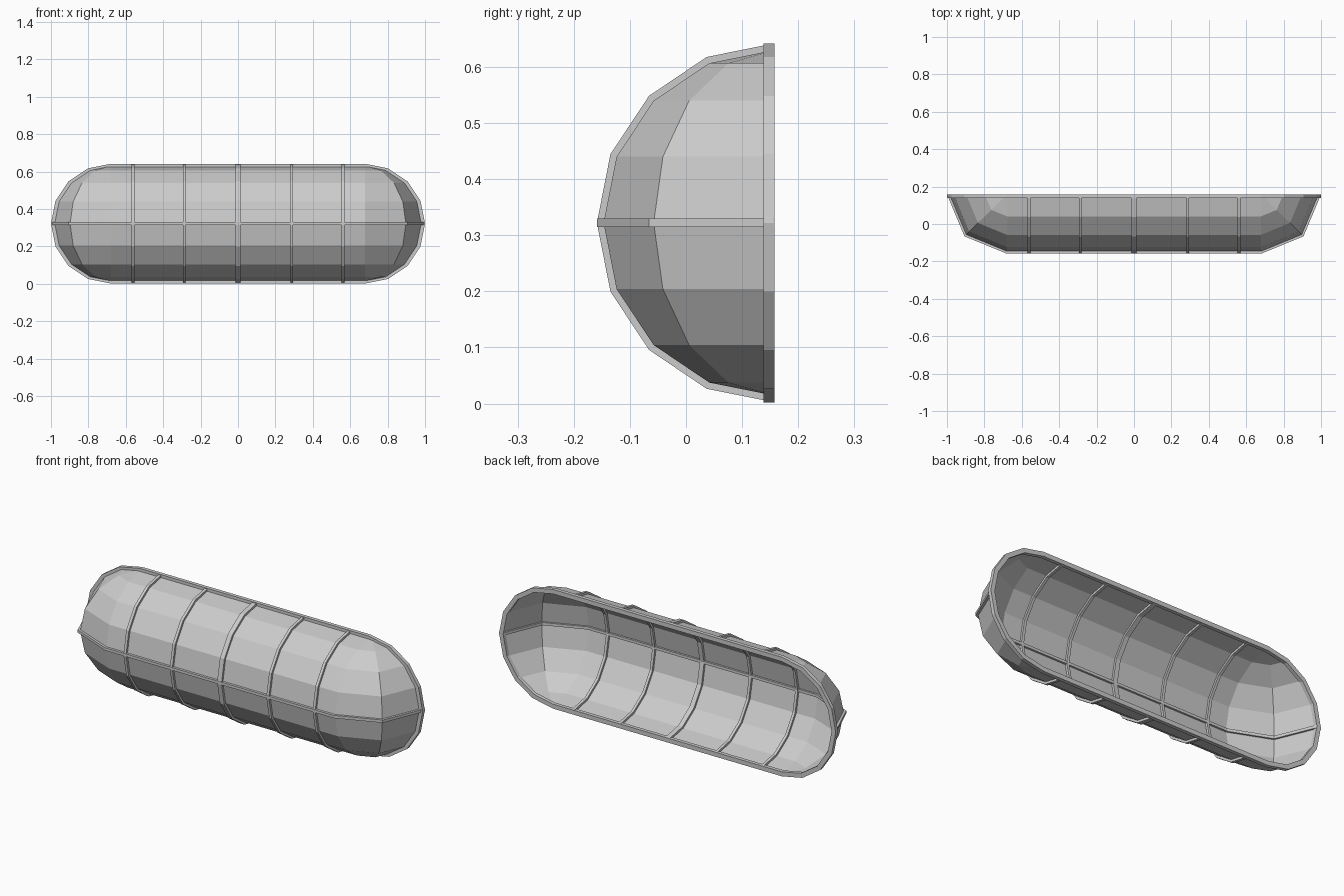
import bpy, bmesh
from math import sin, cos, radians

if "Cube" in bpy.data.objects:
    bpy.data.objects.remove(bpy.data.objects["Cube"])

CZ, BACK = 0.322, 0.158          # mid height, open back plane
HALF = 0.68                      # half length of the straight part
R_OUT, R_IN, R_PANE = 0.32, 0.296, 0.308
DEPTH = 0.99                     # slight flattening front to back


def finish(name, bm):
    bmesh.ops.remove_doubles(bm, verts=bm.verts[:], dist=1e-5)
    bmesh.ops.recalc_face_normals(bm, faces=bm.faces[:])
    me = bpy.data.meshes.new(name)
    bm.to_mesh(me)
    bm.free()
    ob = bpy.data.objects.new(name, me)
    bpy.context.collection.objects.link(ob)
    return ob


def sweep(name, sections, closed=False):
    """Join four-cornered sections into a solid bar."""
    bm = bmesh.new()
    rings = [[bm.verts.new(p) for p in s] for s in sections]
    pairs = list(zip(rings, rings[1:]))
    if closed:
        pairs.append((rings[-1], rings[0]))
    for a, b in pairs:
        for i in range(4):
            j = (i + 1) % 4
            bm.faces.new((a[i], a[j], b[j], b[i]))
    if not closed:
        bm.faces.new(rings[0])
        bm.faces.new(rings[-1][::-1])
    return finish(name, bm)


def plan(r):
    """Half-capsule path seen from above, as (x, y), ends in 45 degree steps."""
    right = [(HALF + r * cos(radians(a)), BACK - DEPTH * r * sin(radians(a)))
             for a in (0, 45, 90)]
    return right + [(-x, y) for x, y in reversed(right)]


def corners(f, lo, hi):
    return [f(R_OUT, lo), f(R_OUT, hi), f(R_IN, hi), f(R_IN, lo)]


# glazed shell: rounded front with spherical ends
bm = bmesh.new()
rows = []
for k in range(9):
    lat = radians(-90 + 22.5 * k)
    z = CZ + R_PANE * sin(lat)
    rows.append([bm.verts.new((x, y, z)) for x, y in plan(R_PANE * cos(lat))])
for a, b in zip(rows, rows[1:]):
    for i in range(len(a) - 1):
        bm.faces.new((a[i], b[i], b[i + 1], a[i + 1]))
bmesh.ops.dissolve_degenerate(bm, dist=1e-5, edges=bm.edges[:])
finish("glass_shell", bm)

# curved upright bars
for n, x0 in enumerate((-0.562, -0.287, 0, 0.287, 0.562)):
    w = 0.013 if x0 == 0 else 0.0075
    secs = []
    for k in range(9):
        t = radians(22.5 * k)
        secs.append(corners(lambda r, x: (x, BACK - DEPTH * r * sin(t), CZ - r * cos(t)),
                            x0 - w, x0 + w))
    sweep(f"upright_bar_{n + 1}", secs)

# horizontal bar around the middle
sweep("middle_bar", [corners(lambda r, z: (*plan(r)[i], z), CZ - 0.0075, CZ + 0.0075)
                     for i in range(6)])

# stadium-shaped rim at the open back
secs = []
for side, start in ((1, -90), (-1, 90)):
    for k in range(9):
        t = radians(start + 22.5 * k)
        secs.append(corners(lambda r, y: (side * HALF + r * cos(t), y, CZ + r * sin(t)),
                            BACK - 0.02, BACK))
sweep("back_rim", secs, closed=True)
